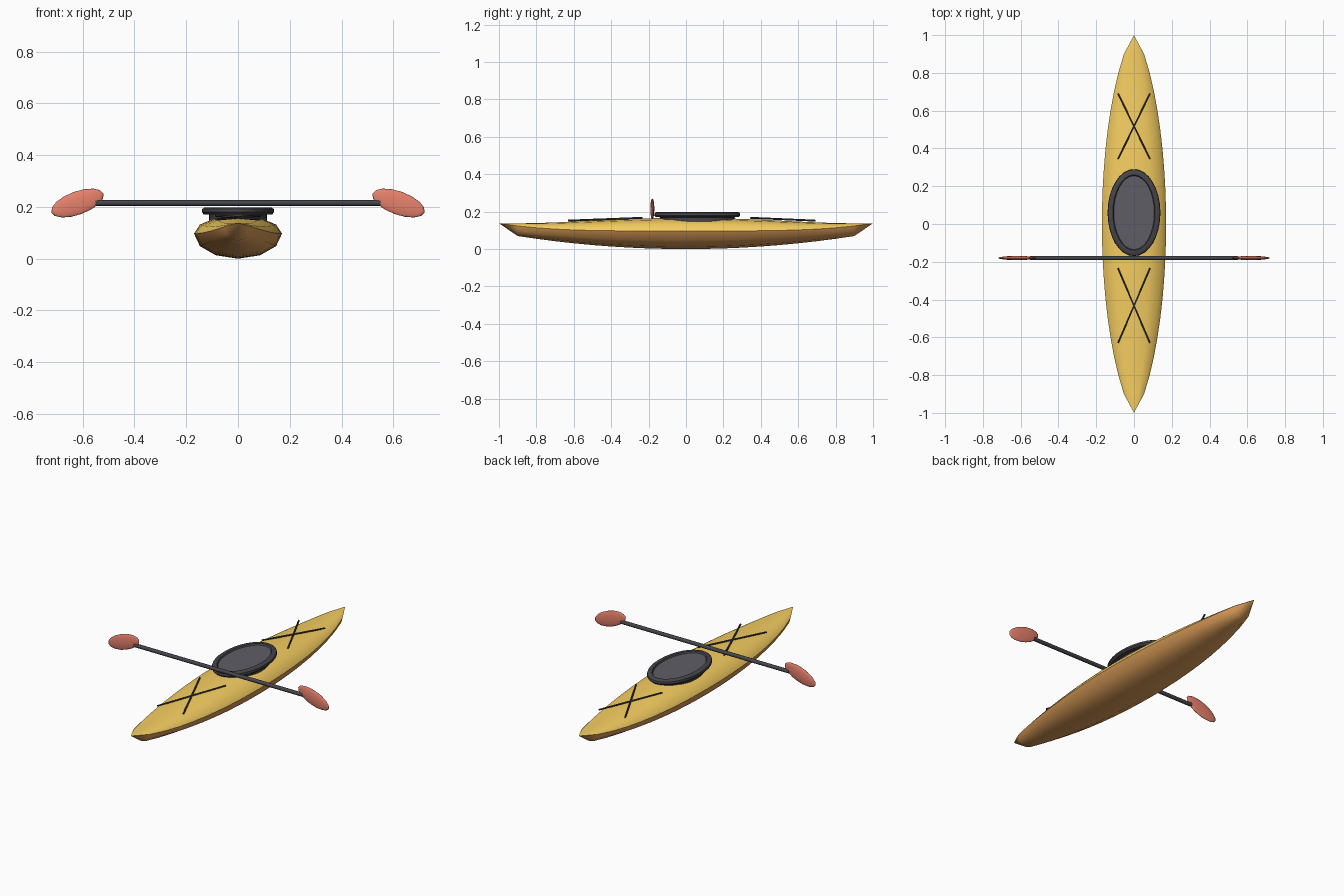
import bpy, bmesh
from math import sin, cos, pi, radians
from mathutils import Vector

if "Cube" in bpy.data.objects:
    bpy.data.objects.remove(bpy.data.objects["Cube"])


def material(name, rgb):
    m = bpy.data.materials.new(name)
    m.diffuse_color = (*rgb, 1)
    m.use_nodes = True
    m.node_tree.nodes["Principled BSDF"].inputs["Base Color"].default_value = m.diffuse_color
    return m


ORANGE = material("hull_orange", (0.72, 0.34, 0.10))
YELLOW = material("deck_yellow", (0.93, 0.62, 0.12))
BLACK = material("black", (0.06, 0.06, 0.07))
DARK = material("dark_grey", (0.11, 0.11, 0.13))
RED = material("blade_red", (0.80, 0.22, 0.15))


def finish(ob, mat, angle=40):
    ob.data.materials.append(mat)
    bpy.ops.object.select_all(action='DESELECT')
    ob.select_set(True)
    bpy.context.view_layer.objects.active = ob
    bpy.ops.object.shade_smooth_by_angle(angle=radians(angle))
    return ob


def skin(name, rows, mat, closed=False, cap=False, angle=40):
    """Bridge rows of points with quads."""
    bm = bmesh.new()
    vr = [[bm.verts.new(p) for p in row] for row in rows]
    n = len(rows[0])
    for a, b in zip(vr, vr[1:]):
        for i in range(n if closed else n - 1):
            j = (i + 1) % n
            bm.faces.new((a[i], a[j], b[j], b[i]))
    if cap:
        bm.faces.new(vr[0])
        bm.faces.new(vr[-1])
    bmesh.ops.remove_doubles(bm, verts=bm.verts, dist=1e-5)
    bmesh.ops.recalc_face_normals(bm, faces=bm.faces)
    me = bpy.data.meshes.new(name)
    bm.to_mesh(me)
    bm.free()
    ob = bpy.data.objects.new(name, me)
    bpy.context.collection.objects.link(ob)
    return finish(ob, mat, angle)


def rod(name, a, b, r, mat, sides=8):
    a, b = Vector(a), Vector(b)
    bpy.ops.mesh.primitive_cylinder_add(vertices=sides, radius=r, depth=(b - a).length,
                                        location=(a + b) / 2)
    ob = bpy.context.object
    ob.name = name
    ob.rotation_euler = (b - a).to_track_quat('Z', 'Y').to_euler()
    return finish(ob, mat)


# Boat shape along its length
def half_width(t):
    return 0.17 * max(0, 1 - t * t) ** 0.7


def sheer(t):
    return 0.097 + 0.041 * t ** 4


def keel(t):
    return 0.086 * t * t if abs(t) < 0.99 else sheer(t)


def crown(t):
    return 0.07 * (1 - t * t)


# Hull and deck share the sheer line
stations = [i / 10 for i in range(-10, 11)]
angles = [pi * k / 6 for k in range(7)]
hull = [[(half_width(t) * cos(a), t, sheer(t) - (sheer(t) - keel(t)) * sin(a))
         for a in angles] for t in stations]
deck = [[(half_width(t) * cos(a), t, sheer(t) + crown(t) * sin(a))
         for a in angles] for t in stations]
skin("hull", hull, ORANGE, angle=60)
skin("deck", deck, YELLOW, angle=60)


# Cockpit: oval rim and recessed cover
def oval(rx, ry, z, n=32):
    return [(rx * cos(2 * pi * i / n), 0.06 + ry * sin(2 * pi * i / n), z) for i in range(n)]


rim = [(0.112, 0.195, 0.135), (0.112, 0.2, 0.17), (0.132, 0.222, 0.171), (0.14, 0.23, 0.18),
       (0.138, 0.228, 0.192), (0.13, 0.22, 0.198), (0.112, 0.2, 0.198), (0.106, 0.194, 0.188)]
skin("cockpit_rim", [oval(*p) for p in rim], BLACK, closed=True)
skin("cockpit_cover", [oval(0.108, 0.196, 0.15), oval(0.108, 0.196, 0.19)], DARK,
     closed=True, cap=True)

# Crossed deck cords
for label, y_in, y_out in (("front", -0.235, -0.63), ("rear", 0.345, 0.69)):
    for s in (-1, 1):
        rod(f"{label}_cord_{'left' if s < 0 else 'right'}",
            (s * 0.085, y_in, 0.167), (-s * 0.085, y_out, 0.152), 0.005, BLACK, 6)

# Paddle
PY, PZ = -0.18, 0.215
rod("paddle_shaft", (-0.55, PY, PZ), (0.55, PY, PZ), 0.011, BLACK, 12)
for s in (-1, 1):
    bpy.ops.mesh.primitive_uv_sphere_add(segments=12, ring_count=8, radius=1,
                                         location=(s * 0.62, PY, PZ))
    blade = bpy.context.object
    blade.name = "paddle_blade_left" if s < 0 else "paddle_blade_right"
    blade.scale = (0.107, 0.011, 0.045)
    blade.rotation_euler = (0, s * radians(20), 0)
    finish(blade, RED, 60)
